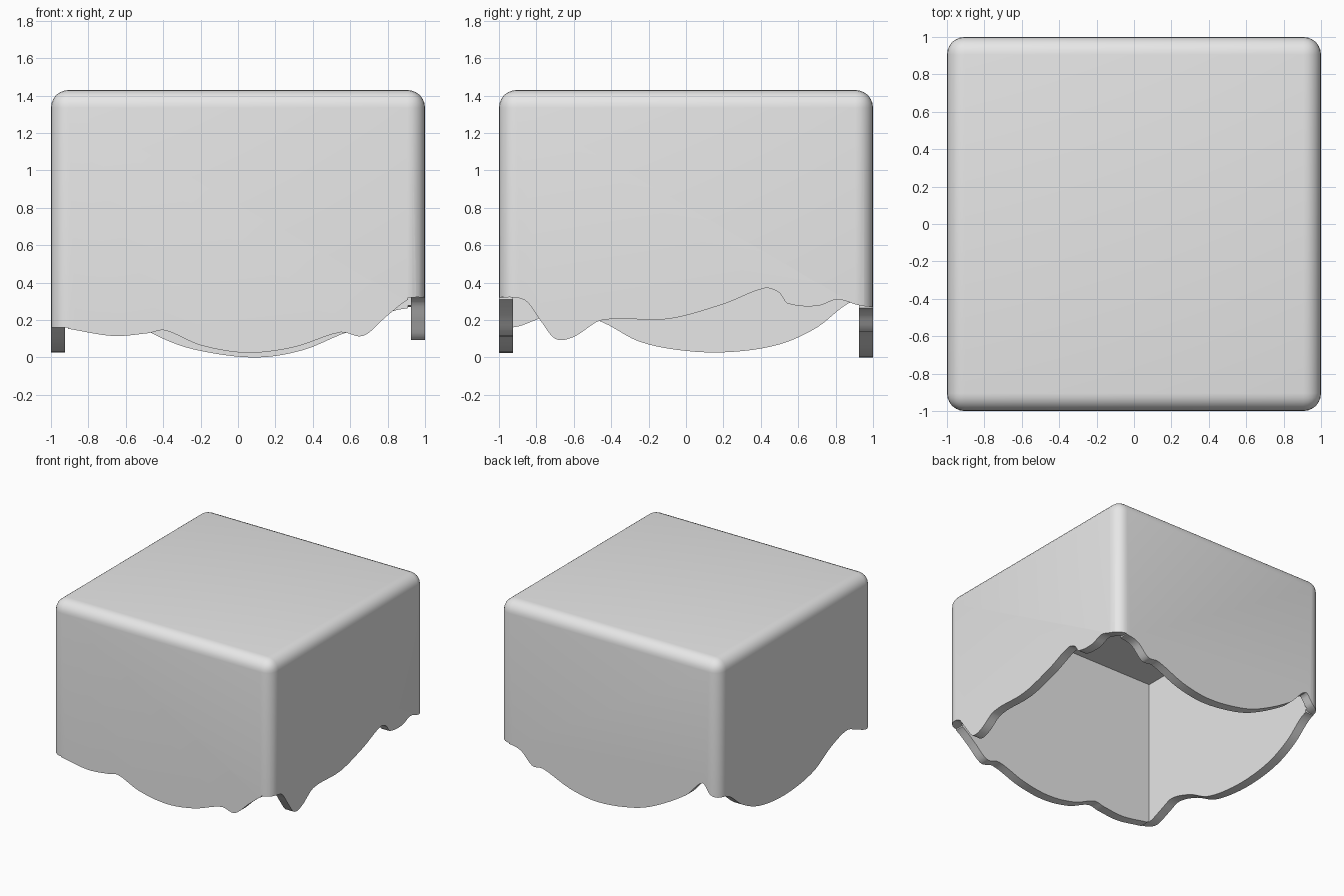
import bpy
import bmesh
import math
from mathutils import Matrix

if "Cube" in bpy.data.objects:
    bpy.data.objects.remove(bpy.data.objects["Cube"])

TOP, WALL, ROUND = 1.43, 0.075, 0.095

grey = bpy.data.materials.new("plain grey")
grey.use_nodes = True
grey.diffuse_color = (0.8, 0.8, 0.8, 1)
grey.node_tree.nodes["Principled BSDF"].inputs["Base Color"].default_value = (0.8, 0.8, 0.8, 1)


def to_object(name, bm):
    bmesh.ops.recalc_face_normals(bm, faces=bm.faces)
    mesh = bpy.data.meshes.new(name)
    bm.to_mesh(mesh)
    bm.free()
    mesh.materials.append(grey)
    obj = bpy.data.objects.new(name, mesh)
    bpy.context.collection.objects.link(obj)
    return obj


def block(name, half, low, high, radius=0):
    bm = bmesh.new()
    bmesh.ops.create_cube(bm, size=1)
    bmesh.ops.scale(bm, vec=(2 * half, 2 * half, high - low), verts=bm.verts)
    bmesh.ops.translate(bm, vec=(0, 0, (low + high) / 2), verts=bm.verts)
    if radius:
        # round the top and upright edges, leave the underside square
        edges = [e for e in bm.edges if max(v.co.z for v in e.verts) > 0]
        bmesh.ops.bevel(bm, geom=edges, offset=radius, segments=6,
                        profile=0.5, affect='EDGES')
    return to_object(name, bm)


def smooth_line(points, steps=5):
    """Cubic curve through the points, with flat run-outs at both ends."""
    n = len(points)
    slopes = [0]
    for i in range(1, n - 1):
        (a, b), (c, d) = points[i - 1], points[i + 1]
        slopes.append((d - b) / (c - a))
    slopes.append(0)
    line = []
    for i in range(n - 1):
        (a, p), (b, q) = points[i], points[i + 1]
        w = b - a
        for k in range(steps):
            t = k / steps
            s = 1 - t
            z = (p * s * s * (1 + 2 * t) + q * t * t * (3 - 2 * t)
                 + w * t * s * (s * slopes[i] - t * slopes[i + 1]))
            line.append((a + w * t, z))
    line.append(points[-1])
    return [(-1.2, points[0][1])] + line + [(1.2, points[-1][1])]


def rim_cutter(name, points, side):
    """Slab below the rim line of one wall; side is 'x' or 'y' with a sign."""
    axis, sign = side
    line = smooth_line(points) + [(1.2, -0.5), (-1.2, -0.5)]
    bm = bmesh.new()
    inner, outer = sign * (1 - WALL - 0.015), sign * 1.2

    def place(u, depth, z):
        return (u, depth, z) if axis == 'y' else (depth, u, z)

    face = bm.faces.new([bm.verts.new(place(u, inner, z)) for u, z in line])
    ext = bmesh.ops.extrude_face_region(bm, geom=[face])
    moved = [g for g in ext["geom"] if isinstance(g, bmesh.types.BMVert)]
    bmesh.ops.translate(bm, vec=place(0, outer - inner, 0), verts=moved)
    return to_object(name, bm)


# Lower rim of each wall: position along the wall, height
front = [(-1, .16), (-.92, .155), (-.67, .115), (-.48, .13), (-.39, .145),
         (-.2, .065), (.05, .025), (.3, .055), (.55, .135), (.67, .115),
         (.8, .225), (.92, .315), (1, .32)]
back = [(-1, .31), (-.92, .33), (-.85, .41), (-.7, .27), (-.4, .1),
        (-.2, .035), (.1, 0), (.35, .04), (.6, .14), (.7, .14),
        (.8, .235), (.92, .265), (1, .27)]
right = [(-1, .32), (-.86, .305), (-.78, .2), (-.7, .1), (-.6, .11),
         (-.45, .2), (-.1, .205), (.2, .285), (.42, .37), (.5, .345),
         (.54, .29), (.7, .275), (.81, .31), (.92, .28), (1, .27)]
left = [(-1, .16), (-.9, .165), (-.78, .21), (-.66, .25), (-.45, .19),
        (-.25, .085), (0, .035), (.25, .03), (.5, .07), (.7, .16),
        (.87, .29), (1, .31)]

# Rounded box shell, hollowed and open underneath
shell = block("box_cover", 1, -0.2, TOP, ROUND)
cutters = [block("hollow", 1 - WALL, -0.6, TOP - WALL),
           rim_cutter("front_rim_cut", front, ('y', -1)),
           rim_cutter("back_rim_cut", back, ('y', 1)),
           rim_cutter("right_rim_cut", right, ('x', 1)),
           rim_cutter("left_rim_cut", left, ('x', -1))]

bpy.context.view_layer.objects.active = shell
for cutter in cutters:
    cutter.hide_render = True
    cut = shell.modifiers.new(cutter.name, 'BOOLEAN')
    cut.operation = 'DIFFERENCE'
    cut.solver = 'EXACT'
    cut.object = cutter
    bpy.ops.object.modifier_apply(modifier=cut.name)
    bpy.data.objects.remove(cutter)

# Soft rounded edges, crisp rim and interior
bpy.ops.object.select_all(action='DESELECT')
shell.select_set(True)
bpy.ops.object.shade_smooth_by_angle(angle=math.radians(35))
